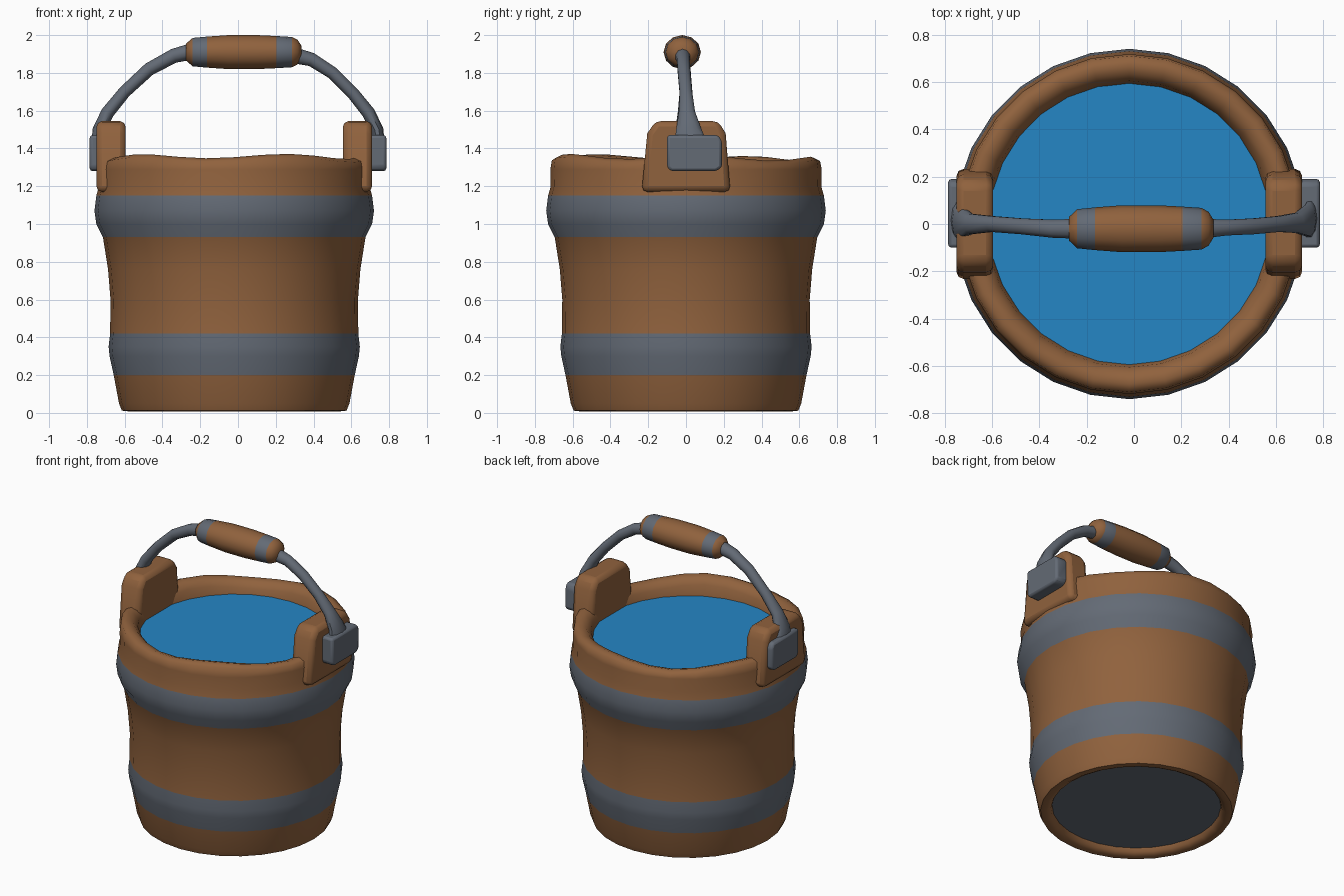
import bpy, bmesh, math
from mathutils import Vector

if "Cube" in bpy.data.objects:
    bpy.data.objects.remove(bpy.data.objects["Cube"])

CX = -0.02  # the tub sits slightly left of the handle's centre


def material(name, rgb):
    m = bpy.data.materials.new(name)
    m.diffuse_color = (*rgb, 1)
    m.use_nodes = True
    m.node_tree.nodes["Principled BSDF"].inputs["Base Color"].default_value = m.diffuse_color
    return m


WOOD = material("brown wood", (0.28, 0.122, 0.047))
METAL = material("grey metal", (0.125, 0.145, 0.178))
WATER = material("blue water", (0.018, 0.24, 0.56))


def finish(name, bm, mats, rule=None, angle=40):
    bmesh.ops.recalc_face_normals(bm, faces=bm.faces)
    if rule:
        for f in bm.faces:
            f.material_index = rule(f.calc_center_median())
    me = bpy.data.meshes.new(name)
    bm.to_mesh(me)
    bm.free()
    for m in mats:
        me.materials.append(m)
    ob = bpy.data.objects.new(name, me)
    bpy.context.collection.objects.link(ob)
    bpy.ops.object.select_all(action='DESELECT')
    ob.select_set(True)
    bpy.context.view_layer.objects.active = ob
    bpy.ops.object.shade_smooth_by_angle(angle=math.radians(angle))
    return ob


def loft(name, rings, mats, rule=None, caps=True, angle=40):
    """Skin a list of point rings."""
    bm = bmesh.new()
    vs = [[bm.verts.new(p) for p in r] for r in rings]
    n = len(vs[0])
    for a, b in zip(vs, vs[1:]):
        for i in range(n):
            j = (i + 1) % n
            bm.faces.new((a[i], a[j], b[j], b[i]))
    if caps:
        bm.faces.new(vs[0])
        bm.faces.new(vs[-1])
    return finish(name, bm, mats, rule, angle)


def circle(r, z, n=28):
    """Horizontal ring, with a gently worn rim near the top."""
    pts = []
    for i in range(n):
        a = 2 * math.pi * i / n
        wave = 0.012 * math.sin(5 * a + 1) - 0.008 * math.sin(a) if z > 1.3 else 0
        pts.append((CX + r * math.cos(a), r * math.sin(a), z + wave))
    return pts


# Tub wall with two painted hoops
profile = [(.52, .06), (.53, .025), (.56, .008), (.595, .012), (.61, .05), (.638, .2),
           (.66, .3), (.665, .35), (.657, .42), (.655, .6), (.668, .76), (.695, .93),
           (.73, 1.0), (.74, 1.07), (.73, 1.15), (.716, 1.2), (.718, 1.29), (.71, 1.335),
           (.675, 1.352), (.635, 1.34), (.605, 1.305), (.59, 1.23)]
loft("tub_wall", [circle(r, z) for r, z in profile], [WOOD, METAL],
     lambda c: int((.2 < c.z < .42 or .93 < c.z < 1.15)), caps=False, angle=60)


# Base and water discs
def disc(name, r, z, mat):
    bm = bmesh.new()
    bm.faces.new([bm.verts.new(p) for p in circle(r, z)])
    return finish(name, bm, [mat])


base = disc("base", .53, .05, METAL)
base.data.flip_normals()
disc("water", .61, 1.25, WATER)


def bevel(ob, width):
    m = ob.modifiers.new("bevel", 'BEVEL')
    m.width, m.segments = width, 2


# Ears and handle plates on both sides
outline = [(-.235, 1.17), (-.205, 1.48), (-.16, 1.545), (.17, 1.545), (.21, 1.48), (.235, 1.17)]
plate = [(-.10, 1.30), (-.10, 1.47), (.17, 1.47), (.19, 1.44), (.19, 1.30), (.16, 1.28), (-.08, 1.28)]
for side, s in (("left", -1), ("right", 1)):
    ear = loft(side + "_ear",
               [[(CX + s * x, y, z) for y, z in outline] for x in (.575, .73)], [WOOD])
    bevel(ear, .03)
    pl = loft(side + "_plate",
              [[(s * x, y, z) for y, z in plate] for x in (.69, .785)], [METAL])
    bevel(pl, .025)


# Swept bar: path points (x, y, z) with in-plane and sideways radii
def sweep(name, path, mats, rule=None, n=10):
    rings = []
    pts = [Vector(p[:3]) for p in path]
    for i, p in enumerate(path):
        t = pts[min(i + 1, len(pts) - 1)] - pts[max(i - 1, 0)]
        t.y = 0
        t.normalize()
        up = Vector((-t.z, 0, t.x))
        rings.append([pts[i] + up * p[3] * math.cos(2 * math.pi * k / n)
                      + Vector((0, p[4] * math.sin(2 * math.pi * k / n), 0)) for k in range(n)])
    return loft(name, rings, mats, rule, angle=50)


sweep("left_handle_bar", [(-.75, .03, 1.40, .03, .10), (-.735, .01, 1.50, .035, .07),
                          (-.69, 0, 1.59, .035, .045), (-.60, 0, 1.70, .033, .035),
                          (-.47, -.01, 1.82, .035, .035), (-.34, -.02, 1.89, .038, .04),
                          (-.22, -.02, 1.92, .045, .045)], [METAL])
sweep("right_handle_bar", [(.75, .03, 1.40, .03, .10), (.735, .015, 1.50, .035, .07),
                           (.69, .005, 1.59, .035, .045), (.61, 0, 1.69, .033, .035),
                           (.50, -.01, 1.80, .033, .035), (.39, -.015, 1.87, .036, .035),
                           (.27, -.02, 1.90, .045, .045)], [METAL])

# Wooden grip with two painted metal rings
grip = [(-.275, .045), (-.24, .075), (-.165, .082), (-.05, .09), (.10, .09),
        (.205, .085), (.285, .08), (.315, .065), (.335, .035)]
sweep("grip", [(x, -.02, 1.91, r, r * 1.1) for x, r in grip], [WOOD, METAL],
      lambda c: int(-.24 < c.x < -.165 or .205 < c.x < .285), n=12)
